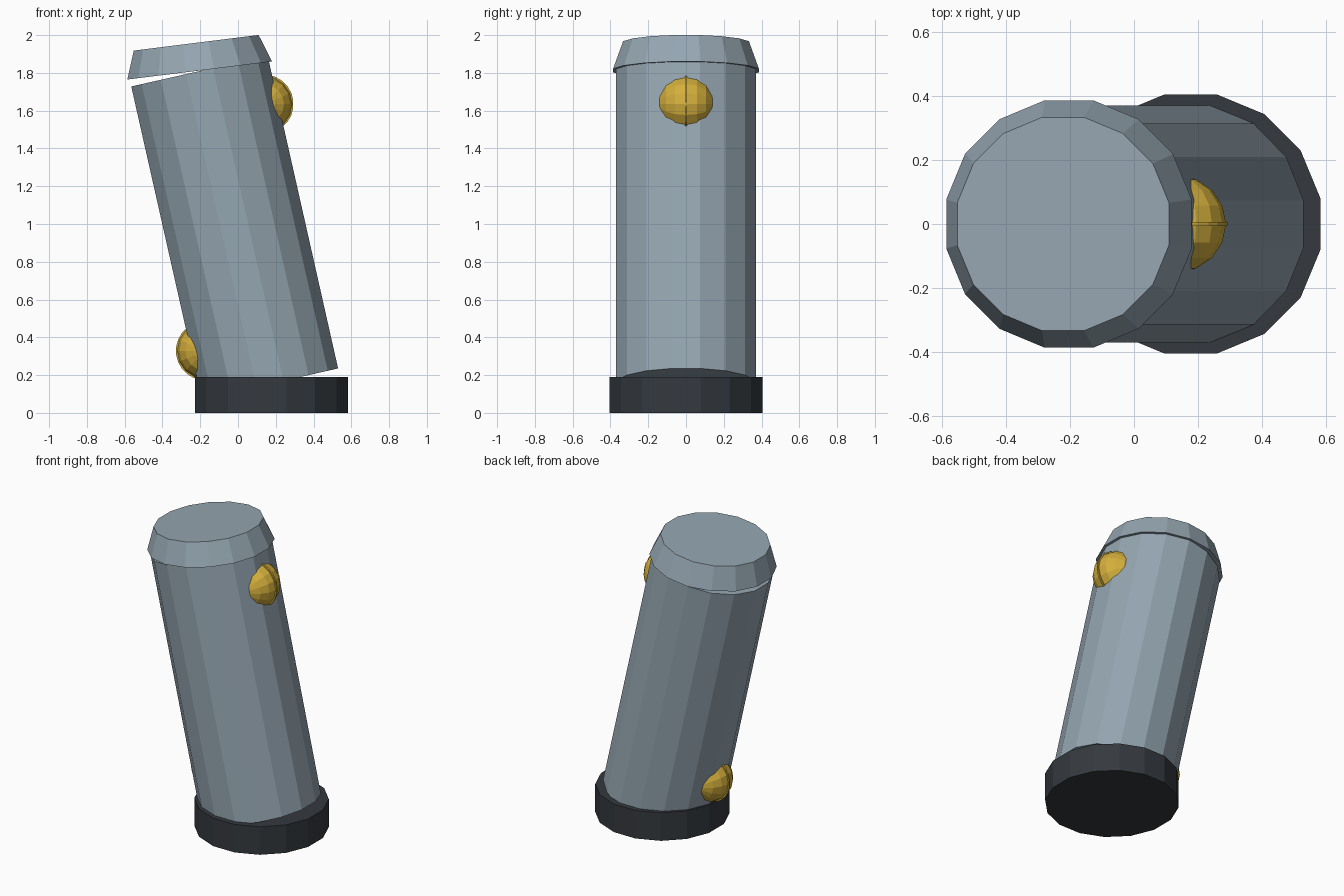
import bpy, bmesh, math
from mathutils import Matrix, Vector

if "Cube" in bpy.data.objects:
    bpy.data.objects.remove(bpy.data.objects["Cube"], do_unlink=True)

SIDES = 16
TILT = math.radians(12.7)
CAP_TILT = math.radians(7.1)


def material(name, rgb):
    mat = bpy.data.materials.new(name)
    mat.use_nodes = True
    mat.diffuse_color = (*rgb, 1)
    mat.node_tree.nodes["Principled BSDF"].inputs["Base Color"].default_value = (*rgb, 1)
    return mat


steel = material("blue grey steel", (0.30, 0.38, 0.44))
charcoal = material("charcoal", (0.035, 0.041, 0.049))
gold = material("gold", (0.66, 0.43, 0.045))


def finish(name, bm, mat):
    mesh = bpy.data.meshes.new(name)
    bm.to_mesh(mesh)
    bm.free()
    mesh.materials.append(mat)
    obj = bpy.data.objects.new(name, mesh)
    bpy.context.collection.objects.link(obj)
    return obj


def drum(name, mat, foot, height, low, high, tilt=0, sides=SIDES, turn=None):
    """Faceted drum standing on foot; low and high are flat-to-centre radii."""
    grow = 1 / math.cos(math.pi / sides)
    turn = turn or Matrix.Rotation(-tilt, 4, "Y")
    place = (Matrix.Translation(foot) @ turn
             @ Matrix.Translation((0, 0, height / 2))
             @ Matrix.Rotation(math.pi / sides, 4, "Z"))
    bm = bmesh.new()
    bmesh.ops.create_cone(bm, cap_ends=True, segments=sides, radius1=low * grow,
                          radius2=high * grow, depth=height, matrix=place)
    return finish(name, bm, mat)


# Upright base, leaning body and loose-fitting bevelled cap
drum("base", charcoal, (0.177, 0, 0), 0.19, 0.405, 0.405)
body_foot = Vector((0.169, 0, 0.154))
body_length = 1.697
drum("body", steel, body_foot, body_length, 0.37, 0.37, TILT)
drum("cap", steel, (-0.203, 0, 1.8125), 0.148, 0.386, 0.333, CAP_TILT)

# Two round studs on opposite sides, each with a thin raised seam
axis = Vector((-math.sin(TILT), 0, math.cos(TILT)))
middle = body_foot + axis * body_length / 2
offset = Vector((0.155, 0, 0.653))
lie_down = Matrix.Rotation(math.pi / 2, 4, "X")
seam_width = 0.012
for label, side in (("upper", 1), ("lower", -1)):
    centre = middle + offset * side
    bm = bmesh.new()
    bmesh.ops.create_uvsphere(bm, u_segments=16, v_segments=8, radius=0.15,
                              matrix=Matrix.Translation(centre) @ lie_down)
    finish(label + "_stud", bm, gold)
    drum(label + "_stud_seam", gold, centre + Vector((0, seam_width / 2, 0)),
         seam_width, 0.155, 0.155, sides=24, turn=lie_down)
